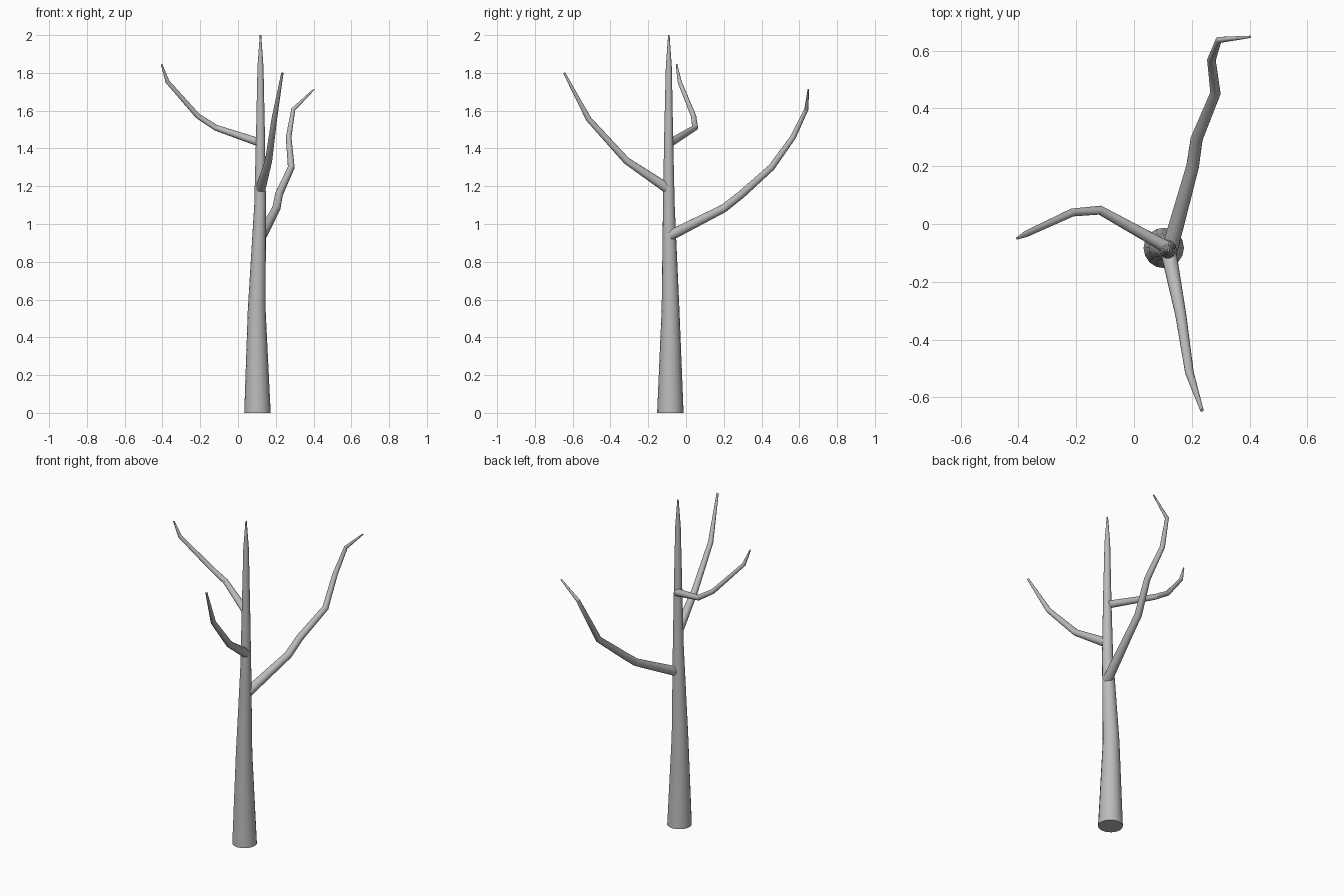
import bpy, bmesh, math
from mathutils import Vector

if "Cube" in bpy.data.objects:
    bpy.data.objects.remove(bpy.data.objects["Cube"])

SIDES = 16
bark = bpy.data.materials.new("grey bark")
bark.diffuse_color = (0.5, 0.5, 0.5, 1)
bark.use_nodes = True
bark.node_tree.nodes["Principled BSDF"].inputs["Base Color"].default_value = bark.diffuse_color


def limb(name, path):
    """Sweep a round, tapering section along (x, y, z, radius) points."""
    pts = [Vector(p[:3]) for p in path]
    bm = bmesh.new()
    rings = []
    side = None
    for i, p in enumerate(pts):
        a = (p - pts[i - 1]).normalized() if i else Vector()
        b = (pts[i + 1] - p).normalized() if i < len(pts) - 1 else Vector()
        t = (a + b).normalized()
        # carry the section frame along the path without twisting
        if side is None:
            side = t.orthogonal()
        side = (side - t * side.dot(t)).normalized()
        up = t.cross(side)
        r = path[i][3]
        ring = []
        for k in range(SIDES):
            ang = 2 * math.pi * k / SIDES
            ring.append(bm.verts.new(p + r * (math.cos(ang) * side + math.sin(ang) * up)))
        rings.append(ring)
    for lo, hi in zip(rings, rings[1:]):
        for k in range(SIDES):
            n = (k + 1) % SIDES
            bm.faces.new((lo[k], lo[n], hi[n], hi[k]))
    bm.faces.new(rings[0][::-1])
    bm.faces.new(rings[-1])
    me = bpy.data.meshes.new(name)
    bm.to_mesh(me)
    bm.free()
    me.materials.append(bark)
    ob = bpy.data.objects.new(name, me)
    bpy.context.collection.objects.link(ob)
    bpy.ops.object.select_all(action='DESELECT')
    ob.select_set(True)
    bpy.context.view_layer.objects.active = ob
    bpy.ops.object.shade_smooth_by_angle(angle=math.radians(30))
    return ob


# Trunk
limb("trunk", [(0.103, -0.083, 0, 0.07), (0.099, -0.082, 0.55, 0.047),
               (0.117, -0.091, 1.10, 0.031), (0.119, -0.092, 1.45, 0.024),
               (0.119, -0.091, 1.83, 0.016), (0.119, -0.091, 2.0, 0.004)])

# Long low branch to the back
limb("back_branch", [(0.125, -0.082, 0.94, 0.028), (0.203, 0.20, 1.083, 0.022),
                     (0.217, 0.295, 1.158, 0.021), (0.282, 0.453, 1.30, 0.018),
                     (0.268, 0.567, 1.46, 0.015), (0.293, 0.637, 1.607, 0.011),
                     (0.402, 0.648, 1.713, 0.004)])

# Middle branch to the front
limb("front_branch", [(0.12, -0.10, 1.19, 0.027), (0.162, -0.315, 1.335, 0.019),
                      (0.192, -0.515, 1.555, 0.015), (0.235, -0.645, 1.80, 0.006)])

# Upper branch to the left
limb("left_branch", [(0.118, -0.083, 1.43, 0.022), (-0.118, 0.048, 1.51, 0.016),
                     (-0.213, 0.040, 1.572, 0.014), (-0.373, -0.034, 1.753, 0.011),
                     (-0.405, -0.050, 1.845, 0.004)])
